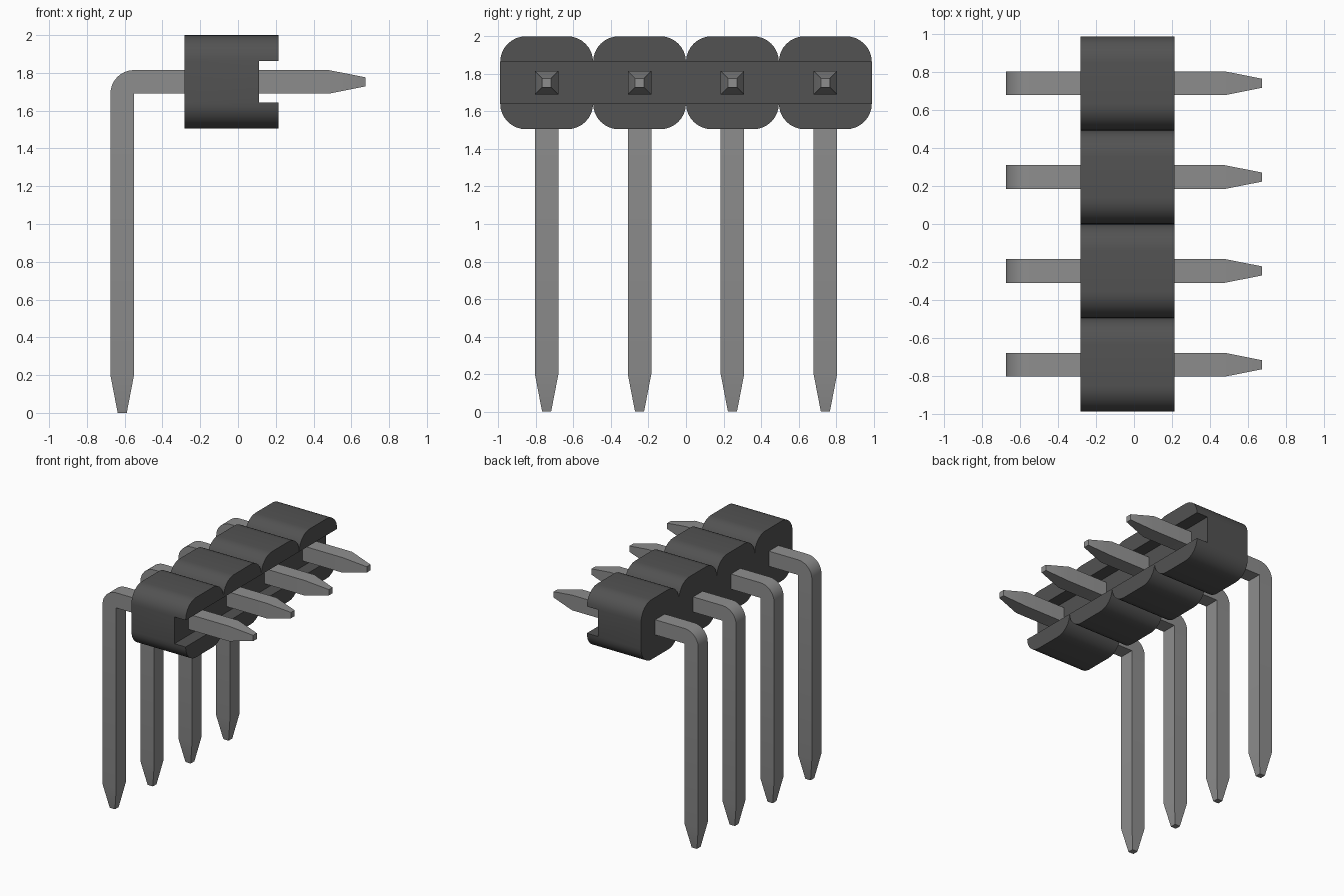
import bpy, bmesh
from math import cos, sin, pi, radians

cube = bpy.data.objects.get("Cube")
if cube:
    bpy.data.objects.remove(cube, do_unlink=True)

PITCH = 0.495          # spacing of the pins, also the height of the housing
COUNT = 4
BASE, TOP = 1.505, 2.0
MID = (BASE + TOP) / 2
RADIUS = 0.137         # rounded edges of each housing cell
BACK, GROOVE, FRONT = -0.282, 0.112, 0.214
PIN = 0.0625           # half width of a pin
TIP = 0.024
LEG = -0.613           # x of the vertical legs
CELLS = [(i - (COUNT - 1) / 2) * PITCH for i in range(COUNT)]


def material(name, value):
    mat = bpy.data.materials.new(name)
    mat.use_nodes = True
    colour = (value, value, value, 1)
    mat.diffuse_color = colour
    mat.node_tree.nodes["Principled BSDF"].inputs["Base Color"].default_value = colour
    return mat


def finish(bm, name, mat):
    bmesh.ops.remove_doubles(bm, verts=bm.verts, dist=0.0001)
    bmesh.ops.recalc_face_normals(bm, faces=bm.faces)
    mesh = bpy.data.meshes.new(name)
    bm.to_mesh(mesh)
    bm.free()
    mesh.materials.append(mat)
    obj = bpy.data.objects.new(name, mesh)
    bpy.context.collection.objects.link(obj)
    bpy.ops.object.select_all(action='DESELECT')
    obj.select_set(True)
    bpy.context.view_layer.objects.active = obj
    bpy.ops.object.shade_smooth_by_angle(angle=radians(30))
    return obj


def extrude(bm, faces, distance):
    out = bmesh.ops.extrude_face_region(bm, geom=faces, use_keep_orig=False)["geom"]
    moved = [g for g in out if isinstance(g, bmesh.types.BMVert)]
    bmesh.ops.translate(bm, verts=moved, vec=(distance, 0, 0))
    bmesh.ops.delete(bm, geom=[f for f in faces if f.is_valid], context='FACES_ONLY')


def build_housing(mat):
    bm = bmesh.new()
    half, flat = PITCH / 2, PITCH / 2 - RADIUS
    steps = 8

    def face(points):
        return bm.faces.new([bm.verts.new((BACK, y, z)) for y, z in points])

    # Each cell is a rounded cap above and below a straight band
    for y in CELLS:
        for side in (1, -1):
            cap = []
            for sign in (1, -1):
                arc = [(y + sign * (flat + RADIUS * cos(pi / 2 * k / steps)),
                        MID + side * (flat + RADIUS * sin(pi / 2 * k / steps)))
                       for k in range(steps + 1)]
                cap += arc[::sign]
            face(cap)
        face([(y - half, MID - flat), (y + half, MID - flat),
              (y + half, MID + flat), (y - half, MID + flat)])
    bmesh.ops.remove_doubles(bm, verts=bm.verts, dist=0.0001)
    bmesh.ops.recalc_face_normals(bm, faces=bm.faces)

    # Solid back block, keeping the rear faces
    rear = bm.faces[:]
    front = bmesh.ops.duplicate(bm, geom=rear)["geom"]
    extrude(bm, [g for g in front if isinstance(g, bmesh.types.BMFace)], GROOVE - BACK)
    bmesh.ops.remove_doubles(bm, verts=bm.verts, dist=0.0001)

    # Lips above and below the groove
    lips = [f for f in bm.faces
            if all(abs(v.co.x - GROOVE) < 0.001 for v in f.verts)
            and abs(f.calc_center_median().z - MID) > flat]
    extrude(bm, lips, FRONT - GROOVE)
    return finish(bm, "housing", mat)


def build_pin(name, y, mat):
    inner_x, inner_z = LEG + PIN, MID - PIN
    # Cross-sections as outer point, inner point, half width in y
    sections = [((LEG - TIP, 0), (LEG + TIP, 0), TIP),
                ((LEG - PIN, 0.2), (inner_x, 0.2), PIN)]
    for k in range(9):
        a = pi - pi / 2 * k / 8
        sections.append(((inner_x + 2 * PIN * cos(a), inner_z + 2 * PIN * sin(a)),
                         (inner_x, inner_z), PIN))
    sections += [((0.48, MID + PIN), (0.48, MID - PIN), PIN),
                 ((0.675, MID + TIP), (0.675, MID - TIP), TIP)]

    bm = bmesh.new()
    rings = []
    for (ox, oz), (ix, iz), w in sections:
        rings.append([bm.verts.new(p) for p in (
            (ox, y - w, oz), (ox, y + w, oz), (ix, y + w, iz), (ix, y - w, iz))])
    for a, b in zip(rings, rings[1:]):
        for k in range(4):
            n = (k + 1) % 4
            bm.faces.new((a[k], a[n], b[n], b[k]))
    bm.faces.new(rings[0])
    bm.faces.new(rings[-1])
    bmesh.ops.dissolve_degenerate(bm, dist=0.0001, edges=bm.edges)
    return finish(bm, name, mat)


black = material("black plastic", 0.085)
metal = material("grey metal", 0.27)
build_housing(black)
for number, y in enumerate(CELLS, 1):
    build_pin(f"pin_{number}", y, metal)
